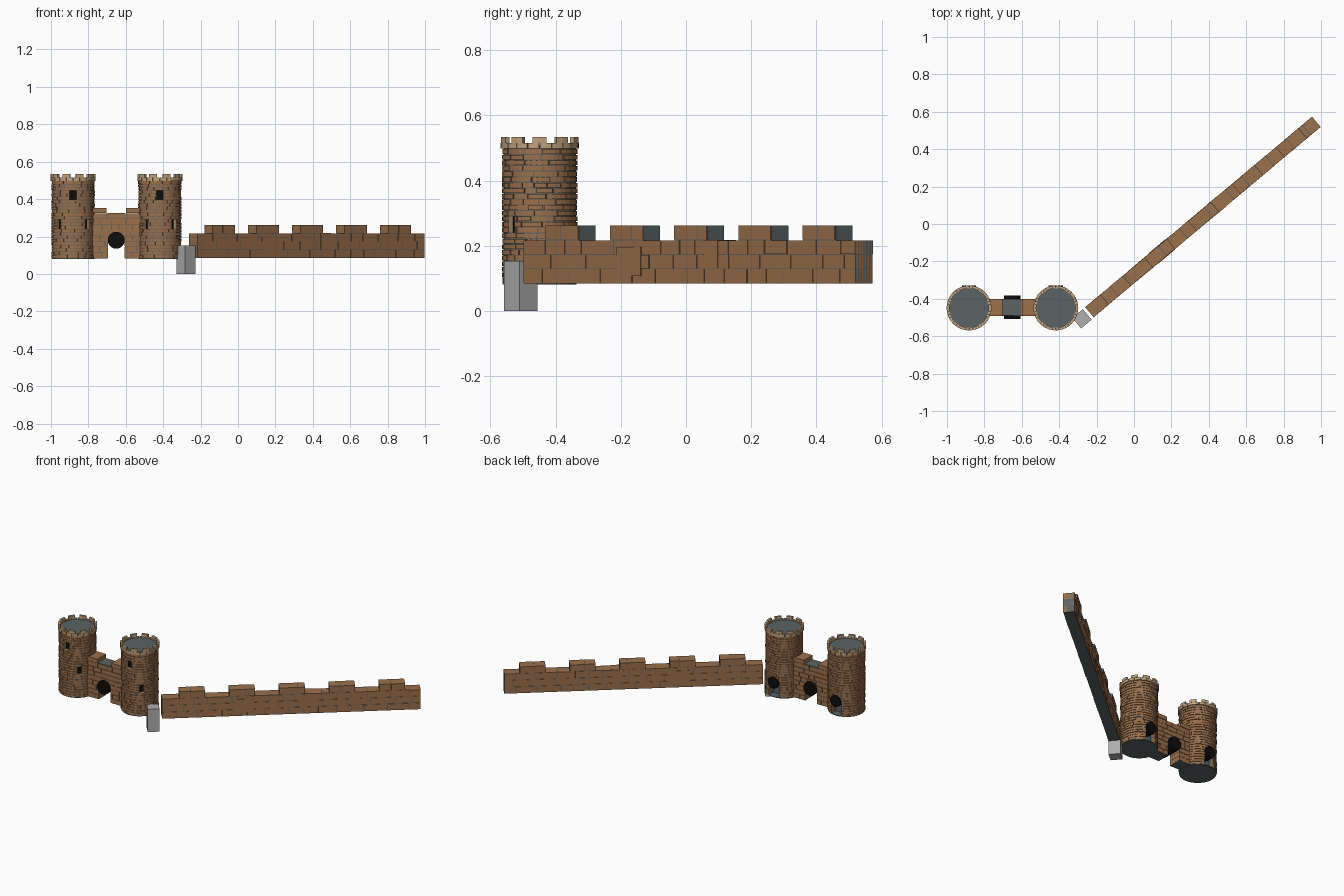
import bpy, bmesh, math, random
from mathutils import Matrix, Vector

random.seed(4)
if "Cube" in bpy.data.objects:
    bpy.data.objects.remove(bpy.data.objects["Cube"], do_unlink=True)


def material(name, r, g, b):
    m = bpy.data.materials.new(name)
    m.use_nodes = True
    m.diffuse_color = (r, g, b, 1)
    m.node_tree.nodes["Principled BSDF"].inputs["Base Color"].default_value = (r, g, b, 1)
    return m


BRICK = material("brown brick", 0.33, 0.16, 0.07)
TAN = material("tan stone", 0.53, 0.36, 0.2)
MORTAR = material("grey mortar", 0.1, 0.125, 0.13)
POST = material("light grey post", 0.42, 0.42, 0.42)
BLACK = material("black opening", 0.004, 0.004, 0.004)

BASE = 0.085


def box(bm, x0, x1, y0, y1, z0, z1):
    mat = Matrix.Translation(((x0 + x1) / 2, (y0 + y1) / 2, (z0 + z1) / 2))
    mat = mat @ Matrix.Diagonal((x1 - x0, y1 - y0, z1 - z0, 1))
    return bmesh.ops.create_cube(bm, size=1, matrix=mat)["verts"]


def cylinder(bm, r, depth, mat, sides):
    bmesh.ops.create_cone(bm, cap_ends=True, segments=sides, radius1=r,
                          radius2=r, depth=depth, matrix=mat)


def arc_block(bm, a0, a1, r0, r1, z0, z1):
    steps = max(1, math.ceil((a1 - a0) / 0.2))
    rings = []
    for i in range(steps + 1):
        a = a0 + (a1 - a0) * i / steps
        d = Vector((math.sin(a), -math.cos(a), 0))
        rings.append([bm.verts.new(d * r + Vector((0, 0, z)))
                      for r, z in ((r0, z0), (r1, z0), (r1, z1), (r0, z1))])
    for p, q in zip(rings, rings[1:]):
        for k in range(4):
            n = (k + 1) % 4
            bm.faces.new((p[k], p[n], q[n], q[k]))
    bm.faces.new(rings[0])
    bm.faces.new(rings[-1][::-1])


def finish(bm, name, mat, matrix=Matrix()):
    bmesh.ops.recalc_face_normals(bm, faces=bm.faces)
    mesh = bpy.data.meshes.new(name)
    bm.to_mesh(mesh)
    bm.free()
    mesh.materials.append(mat)
    mesh.transform(matrix)
    ob = bpy.data.objects.new(name, mesh)
    bpy.context.collection.objects.link(ob)
    return ob


def cut(ob, cutter):
    mod = ob.modifiers.new("opening", "BOOLEAN")
    mod.operation, mod.solver, mod.object = "DIFFERENCE", "EXACT", cutter
    bpy.context.view_layer.objects.active = ob
    bpy.ops.object.modifier_apply(modifier=mod.name)
    bpy.data.objects.remove(cutter, do_unlink=True)


def brick_row(bm, x0, x1, half, z0, z1, length, gap=0.004):
    """One course of bricks of uneven length along x."""
    x = x0
    while x < x1 - 0.001:
        end = x + length * random.uniform(0.55, 1.3)
        if end > x1 - length * 0.4:
            end = x1
        h = half + random.uniform(-0.0012, 0.0012)
        box(bm, x + gap / 2, end - gap / 2, -h, h, z0 + gap / 4, z1 - gap / 4)
        x = end


# Towers, with windows on the front and a door at the back
WINDOWS = ((0, 0.42, 0.021, 0.029), (-0.72, 0.265, 0.016, 0.029), (0.72, 0.265, 0.016, 0.029))


def openings(grow):
    bm = bmesh.new()
    for angle, z, w, h in WINDOWS:
        vs = box(bm, -w - grow, w + grow, -0.15, -0.088 + grow, z - h - grow, z + h + grow)
        bmesh.ops.rotate(bm, verts=vs, matrix=Matrix.Rotation(angle, 3, "Z"))
    box(bm, -0.036 - grow, 0.036 + grow, 0.065 - grow, 0.15, 0, 0.18)
    return finish(bm, "opening_cutter", BRICK)


def tower(side, x):
    place = Matrix.Translation((x, -0.449, 0))
    core = bmesh.new()
    cylinder(core, 0.111, 0.509 - BASE, Matrix.Translation((0, 0, (0.509 + BASE) / 2)), 40)
    core = finish(core, side + "_tower_core", MORTAR)
    cut(core, openings(0.001))

    bm = bmesh.new()
    rows = 24
    height = (0.498 - BASE) / rows
    for i in range(rows):
        z = BASE + i * height
        start = a = random.uniform(0, 1)
        stop = start + math.tau
        while a < stop - 0.01:
            end = a + random.uniform(0.3, 0.7)
            if end > stop - 0.25:
                end = stop
            arc_block(bm, a + 0.014, end - 0.014, 0.09,
                      0.1145 + random.uniform(-0.0015, 0.002), z + 0.0013, z + height - 0.0013)
            a = end
    bricks = finish(bm, side + "_tower_bricks", BRICK)
    cut(bricks, openings(0))

    # Crown of stone blocks and merlons
    bm = bmesh.new()
    step = math.tau / 20
    for i in range(20):
        a = i * step
        arc_block(bm, a + 0.012, a + step - 0.012, 0.105, 0.12, 0.498, 0.515)
    for i in range(10):
        a = (i + 0.5) * 2 * step
        arc_block(bm, a - 0.18, a + 0.18, 0.105, 0.12, 0.516, 0.534)
    crown = finish(bm, side + "_tower_crown", TAN)

    # Window linings and dark panes
    frame, pane = bmesh.new(), bmesh.new()
    for angle, z, w, h in WINDOWS:
        turn = Matrix.Rotation(angle, 3, "Z")
        t = 0.003
        for s in (-1, 1):
            xs = sorted((s * w, s * (w - t)))
            zs = sorted((z + s * h, z + s * (h - t)))
            vs = box(frame, *xs, -0.115, -0.087, z - h, z + h)
            vs += box(frame, -w + t, w - t, -0.115, -0.087, *zs)
            bmesh.ops.rotate(frame, verts=vs, matrix=turn)
        vs = box(pane, -w + t, w - t, -0.098, -0.09, z - h + t, z + h - t)
        bmesh.ops.rotate(pane, verts=vs, matrix=turn)
    frames = finish(frame, side + "_window_linings", TAN)
    panes = finish(pane, side + "_window_panes", BLACK)

    # Rear door arch and floor slab
    bm = bmesh.new()
    cylinder(bm, 0.038, 0.06, Matrix.Translation((0, 0.091, 0.18)) @ Matrix.Rotation(math.pi / 2, 4, "X"), 20)
    arch = finish(bm, side + "_door_arch", BLACK)
    bm = bmesh.new()
    cylinder(bm, 0.1135, 0.004, Matrix.Translation((0, 0, 0.083)), 40)
    slab = finish(bm, side + "_tower_floor", MORTAR)
    for ob in (core, bricks, crown, frames, panes, arch, slab):
        ob.location = place.translation


tower("right", -0.882)
tower("left", -0.418)


# Gatehouse between the towers
def gate_cutter(grow):
    bm = bmesh.new()
    box(bm, -0.045 - grow, 0.045 + grow, -0.2, 0.2, 0, 0.18)
    return finish(bm, "gate_cutter", BRICK)


gate_place = Vector((-0.651, -0.446, 0))
bm = bmesh.new()
course = 0.03
for i in range(8):
    z = BASE + i * course
    brick_row(bm, -0.14, 0.14, 0.045, z, z + course, 0.07)
for x0, x1 in ((-0.14, -0.05), (0.05, 0.14)):
    brick_row(bm, x0, x1, 0.045, 0.325, 0.354, 0.06)
gate_bricks = finish(bm, "gate_bricks", BRICK)
cut(gate_bricks, gate_cutter(0))
bm = bmesh.new()
box(bm, -0.14, 0.14, -0.042, 0.042, BASE - 0.002, 0.322)
gate_core = finish(bm, "gate_core", MORTAR)
cut(gate_core, gate_cutter(0.001))
bm = bmesh.new()
box(bm, -0.048, 0.048, -0.042, 0.042, 0.318, 0.327)
gate_roof = finish(bm, "gate_roof", MORTAR)
bm = bmesh.new()
cylinder(bm, 0.045, 0.126, Matrix.Translation((0, 0, 0.18)) @ Matrix.Rotation(math.pi / 2, 4, "X"), 20)
gate_arch = finish(bm, "gate_arch", BLACK)
for ob in (gate_bricks, gate_core, gate_roof, gate_arch):
    ob.location = gate_place

# Long curtain wall, running off at an angle from the left tower
LENGTH, HALF = 1.588, 0.035
wall_place = Matrix.Translation((-0.24, -0.473, 0)) @ Matrix.Rotation(math.radians(40), 4, "Z")
bricks, core = bmesh.new(), bmesh.new()
for i in range(3):
    z = BASE + i * 0.0443
    brick_row(bricks, 0, LENGTH, HALF, z, z + 0.0443, 0.13)
box(core, 0.002, LENGTH - 0.002, -0.033, 0.033, BASE - 0.001, 0.2165)
for i in range(5):
    c = 0.185 + 0.3065 * i
    brick_row(bricks, c - 0.08, c + 0.079, HALF, 0.218, 0.263, 0.1)
    box(core, c - 0.077, c + 0.08, -0.0335, 0.0335, 0.216, 0.261)
# Larger stones standing slightly proud
box(bricks, 0.45, 0.565, -0.038, 0.038, 0.107, 0.197)
box(bricks, 0.86, 0.93, -0.037, 0.037, 0.132, 0.2185)
finish(bricks, "curtain_wall_bricks", BRICK, wall_place)
finish(core, "curtain_wall_core", MORTAR, wall_place)

# Post at the near end of the wall
bm = bmesh.new()
box(bm, -0.0365, 0.0365, -0.0365, 0.0365, 0, 0.153)
finish(bm, "corner_post", POST,
       Matrix.Translation((-0.278, -0.507, 0)) @ Matrix.Rotation(math.radians(40), 4, "Z"))
